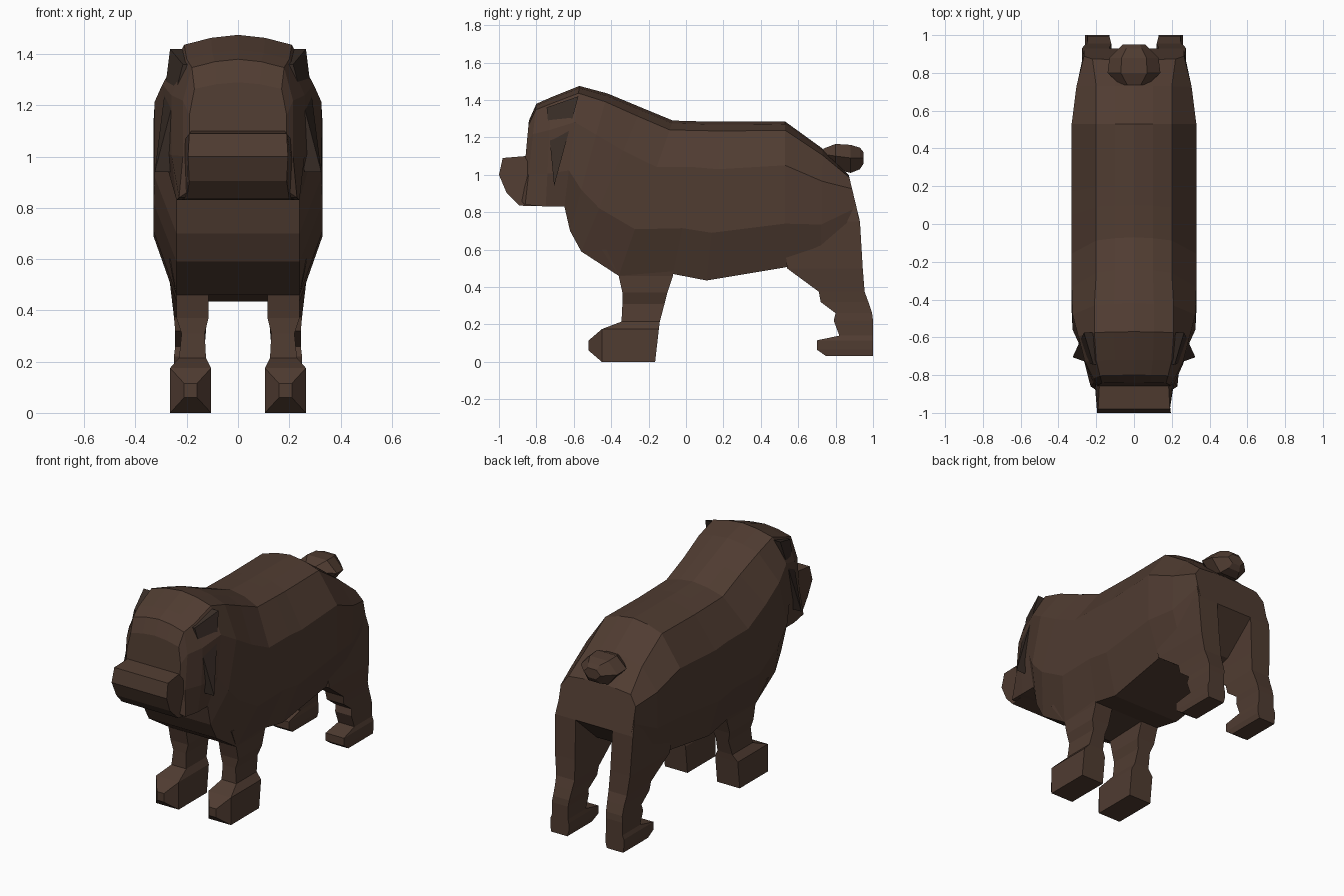
import bpy, bmesh

def material(name, rgb):
    m = bpy.data.materials.new(name)
    m.diffuse_color = (*rgb, 1)
    return m

FUR = material("brown_fur", (0.08, 0.045, 0.031))
DARK = material("dark_fur", (0.04, 0.026, 0.02))

def loft(name, rings, mat=FUR, mirror=False):
    """Skin a list of equal-length point rings and cap both ends."""
    bm = bmesh.new()
    vs = [[bm.verts.new(p) for p in r] for r in rings]
    n = len(rings[0])
    for a, b in zip(vs, vs[1:]):
        for i in range(n):
            j = (i + 1) % n
            bm.faces.new((a[i], a[j], b[j], b[i]))
    bm.faces.new(vs[0])
    bm.faces.new(vs[-1])
    if mirror:
        geo = bmesh.ops.duplicate(bm, geom=bm.verts[:] + bm.edges[:] + bm.faces[:])["geom"]
        for v in geo:
            if isinstance(v, bmesh.types.BMVert):
                v.co.x *= -1
    bmesh.ops.recalc_face_normals(bm, faces=bm.faces[:])
    me = bpy.data.meshes.new(name)
    bm.to_mesh(me)
    bm.free()
    me.materials.append(mat)
    ob = bpy.data.objects.new(name, me)
    bpy.context.collection.objects.link(ob)
    return ob

def body_ring(yt, zt, yb, zb, wt, wm, wb):
    """Slanted body section from a top point to a bottom point."""
    half = [(0.5 * wt, 0.018), (wt, 0.06), (wm, 0.3), (wm, 0.7), (wb, 1)]
    pts = [(0, 0)] + half + [(0, 1)] + [(-x, t) for x, t in reversed(half)]
    return [(x, yt + (yb - yt) * t, zt + (zb - zt) * t) for x, t in pts]

def leg(name, sections):
    loft(name, [[(x0, y0, z), (x1, y0, z), (x1, y1, z), (x0, y1, z)]
                for z, y0, y1, x0, x1 in sections], mirror=True)

# Head, neck and trunk in one skin
loft("body", [body_ring(*s) for s in [
    (-0.84, 1.29, -0.88, 0.86, 0.17, 0.19, 0.20),
    (-0.80, 1.38, -0.86, 0.84, 0.18, 0.215, 0.23),
    (-0.72, 1.415, -0.75, 0.83, 0.20, 0.26, 0.24),
    (-0.57, 1.475, -0.65, 0.83, 0.21, 0.295, 0.24),
    (-0.42, 1.435, -0.62, 0.70, 0.21, 0.325, 0.24),
    (-0.24, 1.36, -0.56, 0.59, 0.20, 0.33, 0.24),
    (-0.07, 1.29, -0.36, 0.46, 0.20, 0.33, 0.24),
    (0.10, 1.285, -0.07, 0.47, 0.20, 0.33, 0.24),
    (0.20, 1.285, 0.11, 0.435, 0.20, 0.33, 0.24),
    (0.53, 1.285, 0.53, 0.505, 0.20, 0.33, 0.25),
    (0.73, 1.14, 0.72, 0.56, 0.20, 0.305, 0.25),
    (0.87, 1.00, 0.93, 0.75, 0.22, 0.265, 0.26),
]])

# Snout: side profile spanning left to right
snout = [(-0.80, 1.105, 0.18), (-0.98, 1.09, 0.19), (-1.0, 1.0, 0.195), (-0.96, 0.905, 0.19),
         (-0.89, 0.835, 0.20), (-0.66, 0.83, 0.24), (-0.70, 1.05, 0.22)]
loft("snout", [[(s * w, y, z) for y, z, w in snout] for s in (-1, 1)])

# Ears: thin drooping triangles
ear = [(0.20, -0.745, 1.36), (0.25, -0.575, 1.42), (0.31, -0.705, 0.94)]
loft("ears", [[(x + d, y, z) for x, y, z in ear] for d in (-0.05, 0.015)], DARK, True)

# Front legs and toes
leg("front_legs", [
    (0.60, -0.45, -0.05, 0.11, 0.27), (0.46, -0.36, -0.07, 0.115, 0.24),
    (0.37, -0.34, -0.10, 0.115, 0.24), (0.31, -0.34, -0.115, 0.13, 0.22),
    (0.215, -0.345, -0.14, 0.125, 0.23), (0.175, -0.45, -0.145, 0.105, 0.265),
    (0.0, -0.45, -0.165, 0.105, 0.265)])
loft("front_toes", [[(x0, y, z0), (x1, y, z0), (x1, y, z1), (x0, y, z1)] for y, x0, x1, z0, z1 in
                    [(-0.45, 0.105, 0.265, 0.0, 0.175), (-0.52, 0.16, 0.21, 0.06, 0.115)]], mirror=True)

# Hind legs with hock and paw
leg("hind_legs", [
    (0.92, 0.58, 0.88, 0.12, 0.26), (0.75, 0.52, 0.93, 0.13, 0.275),
    (0.50, 0.54, 0.945, 0.125, 0.265), (0.375, 0.71, 0.955, 0.12, 0.25),
    (0.32, 0.72, 0.975, 0.125, 0.245), (0.26, 0.80, 0.995, 0.13, 0.245),
    (0.22, 0.79, 1.0, 0.135, 0.25), (0.14, 0.82, 1.0, 0.135, 0.25),
    (0.115, 0.70, 1.0, 0.13, 0.26), (0.065, 0.70, 1.0, 0.13, 0.26),
    (0.03, 0.75, 1.0, 0.14, 0.255)])

# Stubby curled tail
loft("tail", [[(-w, y, zm), (-0.5 * w, y, z1), (0.5 * w, y, z1), (w, y, zm),
               (0.5 * w, y, z0), (-0.5 * w, y, z0)] for y, z0, zm, z1, w in [
    (0.735, 1.08, 1.11, 1.14, 0.07), (0.80, 1.03, 1.10, 1.165, 0.14),
    (0.88, 1.01, 1.09, 1.16, 0.13), (0.93, 1.03, 1.09, 1.145, 0.08),
    (0.95, 1.06, 1.09, 1.12, 0.06)]])
